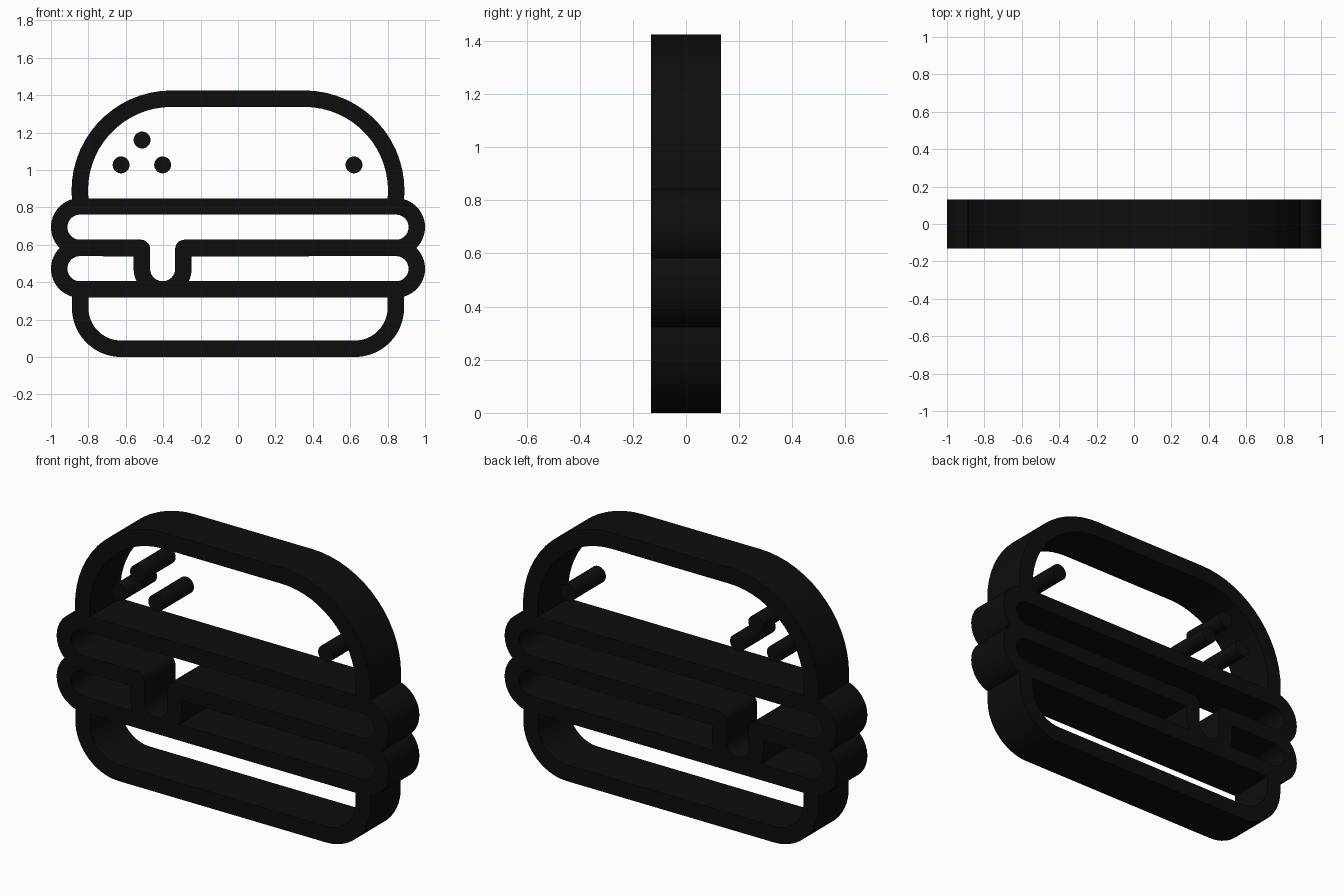
import bpy, bmesh
from math import radians, cos, sin, pi

if "Cube" in bpy.data.objects:
    bpy.data.objects.remove(bpy.data.objects["Cube"])

HALF_DEPTH = 0.132


def arc(cx, cz, r, a0, a1):
    n = max(4, round(abs(a1 - a0) / 6))
    return [(cx + r * cos(radians(a0 + (a1 - a0) * i / n)),
             cz + r * sin(radians(a0 + (a1 - a0) * i / n))) for i in range(n + 1)]


def mirrored(half):
    """Close a right-hand half outline with its mirror image."""
    return half + [(-x, z) for x, z in reversed(half)]


def plate(name, loops):
    """Fill nested outlines in the xz plane and extrude them along y."""
    curve = bpy.data.curves.new(name, 'CURVE')
    curve.dimensions = '2D'
    curve.fill_mode = 'BOTH'
    curve.extrude = HALF_DEPTH
    for pts in loops:
        spline = curve.splines.new('POLY')
        spline.points.add(len(pts) - 1)
        for p, (x, z) in zip(spline.points, pts):
            p.co = (x, z, 0, 1)
        spline.use_cyclic_u = True
    obj = bpy.data.objects.new(name, curve)
    bpy.context.collection.objects.link(obj)
    obj.rotation_euler.x = pi / 2
    bpy.ops.object.select_all(action='DESELECT')
    obj.select_set(True)
    bpy.context.view_layer.objects.active = obj
    bpy.ops.object.convert(target='MESH')
    bpy.ops.object.transform_apply(location=False, rotation=True, scale=False)
    obj = bpy.context.object
    bm = bmesh.new()
    bm.from_mesh(obj.data)
    bmesh.ops.remove_doubles(bm, verts=bm.verts, dist=0.0001)
    bmesh.ops.recalc_face_normals(bm, faces=bm.faces)
    bm.to_mesh(obj.data)
    bm.free()
    bpy.ops.object.shade_smooth_by_angle(angle=radians(30))
    obj.data.materials.append(black)
    return obj


black = bpy.data.materials.new("black")
black.diffuse_color = (0.004, 0.004, 0.004, 1)
black.use_nodes = True
black.node_tree.nodes["Principled BSDF"].inputs["Base Color"].default_value = black.diffuse_color

# Outer silhouette: bottom bun, two rounded fillings, domed top bun
silhouette = mirrored(
    arc(0.625, 0.263, 0.263, -90, 0)
    + arc(0.845, 0.472, 0.155, -73.9, 45.7)
    + arc(0.845, 0.694, 0.155, -45.7, 73.9)
    + arc(0.355, 0.89, 0.535, 0, 90))

# Openings inside the buns
top_bun_hole = mirrored([(0.8, 0.848)] + arc(0.355, 0.89, 0.447, 0, 90))
bottom_bun_hole = mirrored(arc(0.625, 0.263, 0.175, -90, 0) + [(0.8, 0.318)])

# Upper filling opening with the cheese drip running down from it
cheese_hole = (
    arc(0.845, 0.694, 0.067, 90, -90)
    + arc(-0.286, 0.577, 0.05, 90, 180)
    + arc(-0.403, 0.472, 0.067, 0, -180)
    + arc(-0.52, 0.577, 0.05, 0, 90)
    + arc(-0.845, 0.694, 0.067, 270, 90))

# Lower filling openings either side of the drip
patty_hole_left = (arc(-0.845, 0.472, 0.067, 90, 270)
                   + arc(-0.403, 0.472, 0.155, 205.6, 180) + [(-0.558, 0.538)])
patty_hole_right = (arc(0.845, 0.472, 0.067, 90, -90)
                    + arc(-0.403, 0.472, 0.155, -25.6, 0) + [(-0.248, 0.538)])

plate("burger_frame", [silhouette, top_bun_hole, bottom_bun_hole, cheese_hole,
                       patty_hole_left, patty_hole_right])

# Sesame seeds floating in the top bun
for i, (x, z) in enumerate([(-0.625, 1.027), (-0.513, 1.16), (-0.403, 1.027), (0.62, 1.027)]):
    plate(f"sesame_seed_{i + 1}", [arc(x, z, 0.045, 0, 360)[:-1]])
